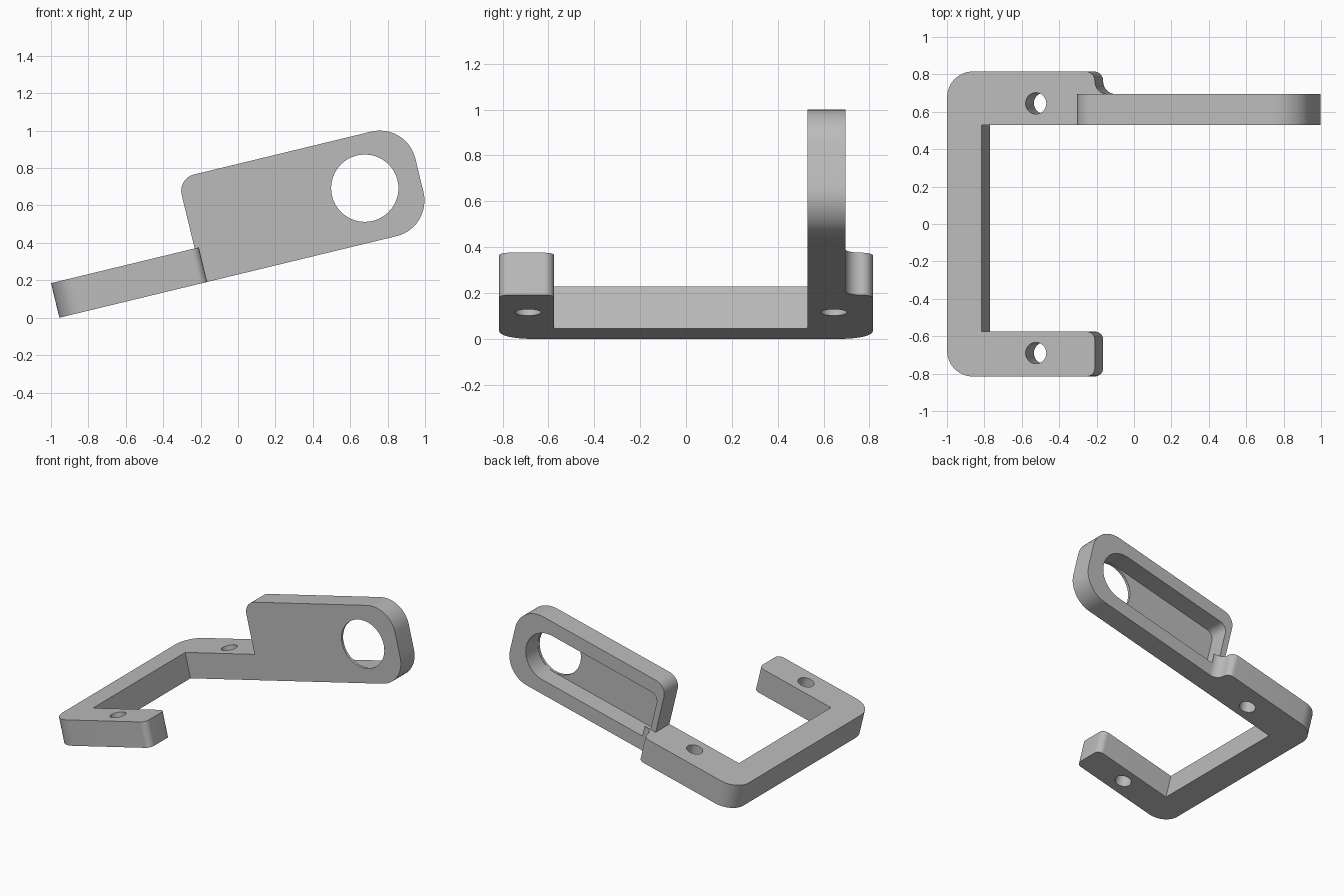
import bpy
import bmesh
from math import radians, tan, pi
from mathutils import Vector, Matrix

cube = bpy.data.objects.get("Cube")
if cube:
    bpy.data.objects.remove(cube, do_unlink=True)

TILT = Matrix.Translation((-0.955, 0, 0)) @ Matrix.Rotation(radians(-13.6), 4, "Y")
THICK = 0.19                      # height of the frame bars
FRONT, BACK = 0.53, 0.695         # faces of the upright plate

grey = bpy.data.materials.new("plain grey")
grey.use_nodes = True
grey.diffuse_color = (0.5, 0.5, 0.5, 1)
grey.node_tree.nodes["Principled BSDF"].inputs["Base Color"].default_value = (0.5, 0.5, 0.5, 1)


def rounded(corners, steps=12):
    """Outline through (a, b, radius) corners, each rounded by an arc."""
    out = []
    for i, (a, b, r) in enumerate(corners):
        p = Vector((a, b))
        if r == 0:
            out.append(p)
            continue
        d0 = (Vector(corners[i - 1][:2]) - p).normalized()
        d1 = (Vector(corners[(i + 1) % len(corners)][:2]) - p).normalized()
        half = d0.angle(d1) / 2
        reach = r / tan(half)
        start, end = p + d0 * reach, p + d1 * reach
        centre = p + (d0 + d1).normalized() * (Vector((reach, r)).length)
        sweep = (start - centre).angle_signed(end - centre)
        for k in range(steps + 1):
            arm = start - centre
            arm.rotate(Matrix.Rotation(-sweep * k / steps, 2))
            out.append(centre + arm)
    return out


def circle(a, b, r):
    """Circle as a fully rounded square."""
    q = r * 0.9999
    return rounded([(a - r, b - r, q), (a + r, b - r, q), (a + r, b + r, q), (a - r, b + r, q)])


def prism(name, outline, lo, hi, upright=False):
    """Extrude an outline vertically, or along y when upright."""
    bm = bmesh.new()
    verts = [bm.verts.new((p.x, lo, p.y) if upright else (p.x, p.y, lo)) for p in outline]
    face = bm.faces.new(verts)
    new = bmesh.ops.extrude_face_region(bm, geom=[face])["geom"]
    shift = (0, hi - lo, 0) if upright else (0, 0, hi - lo)
    bmesh.ops.translate(bm, vec=shift, verts=[g for g in new if isinstance(g, bmesh.types.BMVert)])
    bmesh.ops.recalc_face_normals(bm, faces=bm.faces)
    mesh = bpy.data.meshes.new(name)
    bm.to_mesh(mesh)
    bm.free()
    mesh.materials.append(grey)
    obj = bpy.data.objects.new(name, mesh)
    bpy.context.collection.objects.link(obj)
    obj.matrix_world = TILT
    return obj


def cut(obj, cutters):
    """Subtract the cutters, bake the result and shade it."""
    for c in cutters:
        c.hide_render = True
        mod = obj.modifiers.new("cut", "BOOLEAN")
        mod.operation, mod.solver, mod.object = "DIFFERENCE", "EXACT", c
    bpy.context.view_layer.update()
    baked = bpy.data.meshes.new_from_object(obj.evaluated_get(bpy.context.evaluated_depsgraph_get()))
    obj.modifiers.clear()
    obj.data = baked
    for c in cutters:
        bpy.data.objects.remove(c, do_unlink=True)
    bpy.ops.object.select_all(action="DESELECT")
    obj.select_set(True)
    bpy.context.view_layer.objects.active = obj
    bpy.ops.object.shade_smooth_by_angle(angle=pi / 6)


# U-shaped frame, with an S-curve where the back arm meets the plate
frame = prism("frame", rounded([
    (0, -0.815, 0.14), (0.813, -0.815, 0.045), (0.813, -0.575, 0.045), (THICK, -0.575, 0),
    (THICK, FRONT, 0), (0.79, FRONT, 0), (0.79, BACK - 0.004, 0), (0.885, BACK - 0.004, 0),
    (0.885, BACK, 0), (0.813, BACK, 0.068), (0.813, 0.815, 0.05), (0, 0.815, 0.14),
]), 0, THICK)
cut(frame, [prism("screw_hole", circle(0.489, y, 0.057), -0.1, 0.3) for y in (-0.69, 0.645)])

# Upright plate with a round hole and a pocket in its back
plate = prism("upright_plate", rounded([
    (0.79, 0, 0), (2.05, 0, 0.195), (2.05, 0.575, 0.195), (0.79, 0.575, 0.09),
]), FRONT, BACK, upright=True)
pocket = prism("pocket", rounded([
    (0.835, 0.107, 0.06), (1.932, 0.107, 0.1815), (1.932, 0.471, 0.1815), (0.835, 0.471, 0.06),
]), FRONT + 0.02, BACK + 0.1, upright=True)
hole = prism("round_hole", circle(1.75, 0.289, 0.18), FRONT - 0.1, FRONT + 0.06, upright=True)
cut(plate, [pocket, hole])
